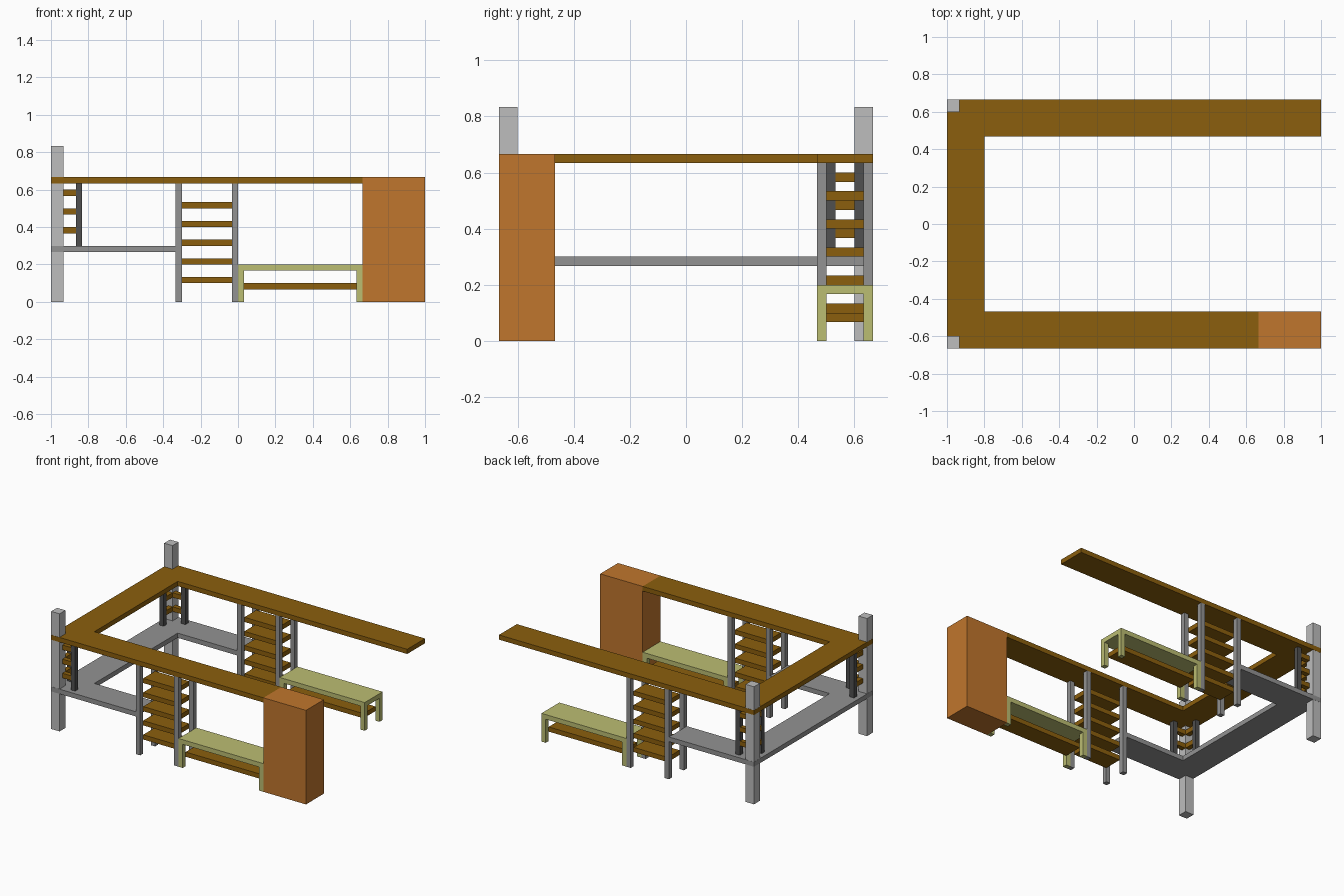
import bpy
import bmesh

cube = bpy.data.objects.get("Cube")
if cube:
    bpy.data.objects.remove(cube, do_unlink=True)


def material(name, rgb):
    mat = bpy.data.materials.new(name)
    mat.use_nodes = True
    mat.diffuse_color = (*rgb, 1)
    mat.node_tree.nodes["Principled BSDF"].inputs["Base Color"].default_value = (*rgb, 1)
    return mat


BROWN = material("brown wood", (0.26, 0.114, 0.004))
ORANGE = material("orange wood", (0.527, 0.181, 0.026))
LIGHT = material("light grey", (0.51, 0.51, 0.51))
GREY = material("mid grey", (0.29, 0.29, 0.29))
DARK = material("dark grey", (0.08, 0.08, 0.08))
KHAKI = material("pale khaki", (0.50, 0.51, 0.17))

U = 1 / 30            # building module
EDGE = 20 * U         # half depth of the model


def finish(bm, name, mat):
    bmesh.ops.recalc_face_normals(bm, faces=bm.faces)
    mesh = bpy.data.meshes.new(name)
    bm.to_mesh(mesh)
    bm.free()
    mesh.materials.append(mat)
    obj = bpy.data.objects.new(name, mesh)
    bpy.context.collection.objects.link(obj)
    return obj


def box(name, mat, x, y, z):
    """Block between (low, high) limits on each axis."""
    bm = bmesh.new()
    bmesh.ops.create_cube(bm, size=1)
    for v in bm.verts:
        v.co = [lim[0] if c < 0 else lim[1] for c, lim in zip(v.co, (x, y, z))]
    return finish(bm, name, mat)


def u_board(name, mat, front_end, back_end, z):
    """U-shaped board open towards +x."""
    inner = EDGE - 6 * U
    outline = [(-1, -EDGE), (front_end, -EDGE), (front_end, -inner), (-0.8, -inner),
               (-0.8, inner), (back_end, inner), (back_end, EDGE), (-1, EDGE)]
    bm = bmesh.new()
    face = bm.faces.new([bm.verts.new((x, y, z[0])) for x, y in outline])
    top = bmesh.ops.extrude_face_region(bm, geom=[face])["geom"]
    bmesh.ops.translate(bm, vec=(0, 0, z[1] - z[0]),
                        verts=[g for g in top if isinstance(g, bmesh.types.BMVert)])
    return finish(bm, name, mat)


# Boards and cabinet
TOP, UNDER = 20 * U, 19 * U
u_board("desk_top", BROWN, 20 * U, 1, (UNDER, TOP))
u_board("lower_shelf", GREY, -10 * U, -10 * U, (8 * U, 9 * U))
box("cabinet", ORANGE, (20 * U, 1), (-EDGE, -14 * U), (0, TOP))

for sign, side in ((-1, "front"), (1, "back")):

    def part(name, mat, x, y, z):
        """Block in modules, mirrored to the current side."""
        ys = sorted(sign * v * U for v in y)
        return box(f"{side}_{name}", mat, [v * U for v in x], ys, [v * U for v in z])

    # Tall corner post, a hair inside the boards
    part("corner_post", LIGHT, (-29.97, -28), (18, 19.97), (0, 25))

    # Shelf rack
    for x in (-10, -1):
        for y in (14, 19):
            part("rack_post", GREY, (x, x + 1), (y, y + 1), (0, 19))
    for z in range(3, 16, 3):
        part("rack_shelf", BROWN, (-9, -1), (15, 19), (z, z + 1))

    # Bench
    part("bench_seat", KHAKI, (0, 20), (14, 20), (5, 6))
    for x in (0, 19):
        for y in (14, 19):
            part("bench_leg", KHAKI, (x, x + 1), (y, y + 1), (0, 5))
    part("bench_shelf", BROWN, (1, 19), (15, 19), (2, 3))

    # Corner rack: two dark posts joined to the corner post by small shelves
    part("corner_rack_post", DARK, (-26, -25), (18, 19), (9, 19))
    part("corner_rack_post", DARK, (-29, -28), (15, 16), (9, 19))
    for z in (11, 14, 17):
        part("corner_rack_shelf", BROWN, (-28, -26), (18, 19), (z, z + 1))
        part("corner_rack_shelf", BROWN, (-29, -28), (16, 18), (z, z + 1))
